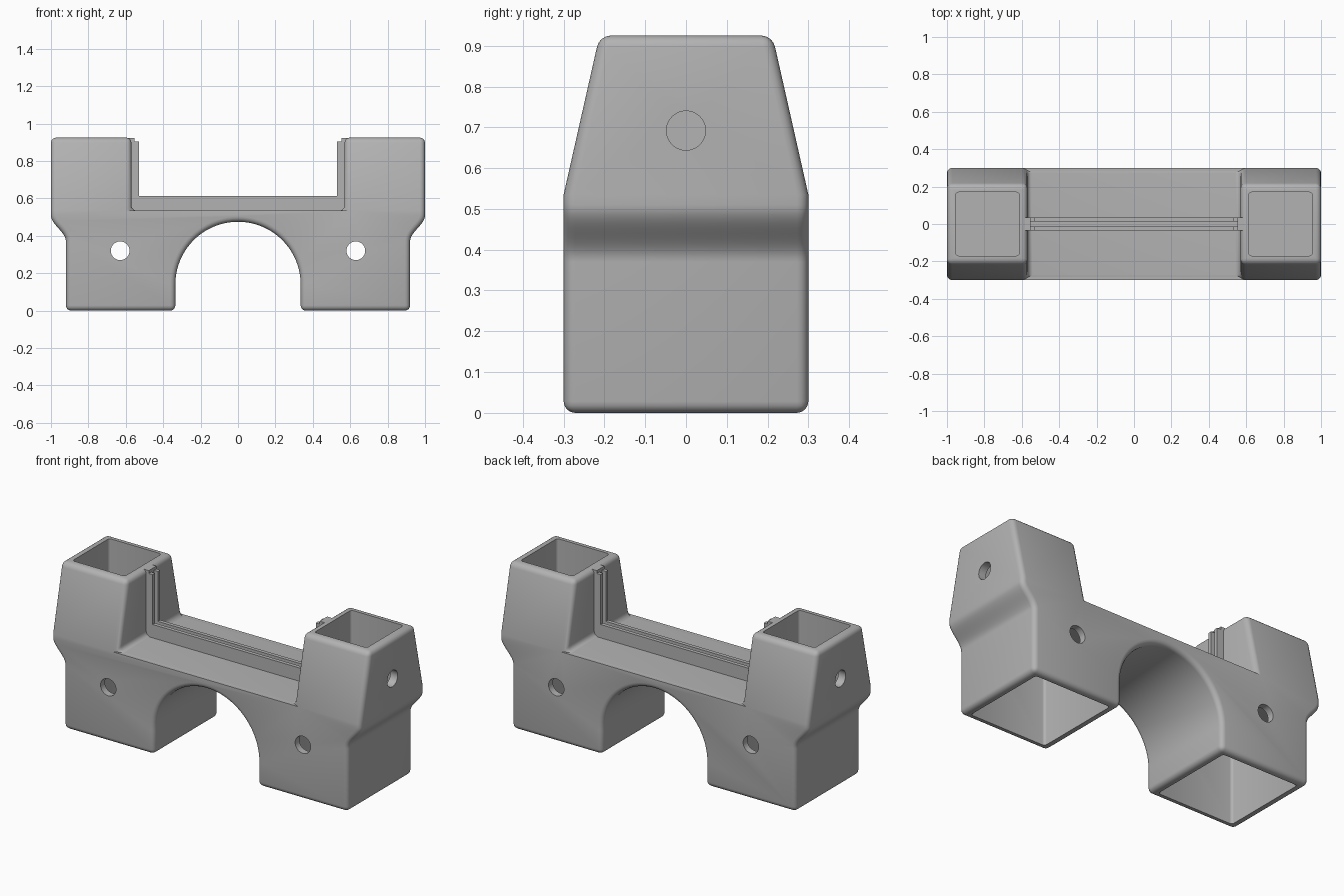
import bpy, bmesh, math
from mathutils import Vector

cube = bpy.data.objects.get("Cube")
if cube:
    bpy.data.objects.remove(cube, do_unlink=True)

grey = bpy.data.materials.new("plain grey")
grey.use_nodes = True
colour = (0.45, 0.45, 0.45, 1)
grey.diffuse_color = colour
grey.node_tree.nodes["Principled BSDF"].inputs["Base Color"].default_value = colour

BAR_Z, TOP_Z, DEPTH, TOP_DEPTH = 0.535, 0.925, 0.3, 0.212
TOWER_IN, LEG_OUT, ARCH_R, ARCH_Z = 0.57, 0.92, 0.335, 0.14


def add_object(name, bm):
    bmesh.ops.recalc_face_normals(bm, faces=bm.faces)
    mesh = bpy.data.meshes.new(name)
    bm.to_mesh(mesh)
    bm.free()
    obj = bpy.data.objects.new(name, mesh)
    bpy.context.collection.objects.link(obj)
    mesh.materials.append(grey)
    return obj


def add_box(bm, low, high):
    low, high = Vector(low), Vector(high)
    verts = bmesh.ops.create_cube(bm, size=1)["verts"]
    for v in verts:
        v.co = (low + high) / 2 + v.co * (high - low)
    return verts


def add_rod(bm, centre, axis, radius, length):
    verts = bmesh.ops.create_cone(bm, cap_ends=True, segments=40, radius1=radius,
                                  radius2=radius, depth=length)["verts"]
    turn = Vector((0, 0, 1)).rotation_difference(Vector(axis)).to_matrix()
    for v in verts:
        v.co = turn @ v.co + Vector(centre)


# Half outline from the arch crown round to the bar
half = [(ARCH_R * math.sin(a), ARCH_Z + ARCH_R * math.cos(a))
        for a in (math.pi / 2 * i / 20 for i in range(21))]
half += [(ARCH_R, 0), (LEG_OUT, 0)]
for i in range(13):
    t = i / 12
    half.append((LEG_OUT + 0.04 * (1 - math.cos(math.pi * t)), 0.37 + 0.14 * t))
half += [(1, BAR_Z), (TOWER_IN, BAR_Z)]
outline = half + [(-x, z) for x, z in reversed(half[1:])]

# Body: extrude the outline, then raise the two tapered towers
bm = bmesh.new()
front = bm.faces.new([bm.verts.new((x, -DEPTH, z)) for x, z in outline])
ext = bmesh.ops.extrude_face_region(bm, geom=[front], use_keep_orig=True)
for v in [g for g in ext["geom"] if isinstance(g, bmesh.types.BMVert)]:
    v.co.y = DEPTH
bases = [f for f in bm.faces
         if all(abs(v.co.z - BAR_Z) < 1e-4 for v in f.verts)
         and abs(f.calc_center_median().x) > TOWER_IN]
for base in bases:
    top = bmesh.ops.extrude_discrete_faces(bm, faces=[base])["faces"][0]
    for v in top.verts:
        v.co.z = TOP_Z
        v.co.y *= TOP_DEPTH / DEPTH
body = add_object("bracket_body", bm)

bevel = body.modifiers.new("rounded edges", "BEVEL")
bevel.width = 0.028
bevel.segments = 4
bevel.limit_method = "ANGLE"
bevel.angle_limit = math.radians(30)
bevel.use_clamp_overlap = False


def add_cut(name, build):
    bm = bmesh.new()
    build(bm)
    cutter = add_object(name, bm)
    cutter.hide_render = True
    cutter.hide_set(True)
    mod = body.modifiers.new(name, "BOOLEAN")
    mod.operation = "DIFFERENCE"
    mod.solver = "EXACT"
    mod.object = cutter
    return cutter


def sockets(bm):
    for s in (-1, 1):
        for low_x, high_x, y, low_z, high_z in ((0.614, 0.953, 0.17, 0.56, 1.1),
                                                (0.38, 0.875, 0.26, -0.2, 0.46)):
            a, b = sorted((s * low_x, s * high_x))
            verts = add_box(bm, (a, -y, low_z), (b, y, high_z))
            edges = {e for v in verts for e in v.link_edges
                     if abs(e.verts[0].co.z - e.verts[1].co.z) > 0.1}
            bmesh.ops.bevel(bm, geom=list(edges), offset=0.015, segments=3,
                            affect="EDGES", profile=0.5)


def screw_holes(bm):
    for s in (-1, 1):
        add_rod(bm, (s * 0.63, 0, 0.32), (0, 1, 0), 0.05, 0.8)
        add_rod(bm, (s * 0.95, 0, 0.692), (1, 0, 0), 0.048, 0.3)


cutters = [add_cut("socket_cutter", sockets), add_cut("screw_hole_cutter", screw_holes)]

# Panel channel: twin rails along the bar and up each tower
bm = bmesh.new()
for side in (-1, 1):
    y0, y1 = sorted((side * 0.013, side * 0.035))
    add_box(bm, (-0.59, y0, 0.51), (0.59, y1, 0.613))
    for s in (-1, 1):
        x0, x1 = sorted((s * 0.528, s * 0.59))
        add_box(bm, (x0, y0, 0.6), (x1, y1, 0.905))
add_box(bm, (-0.59, -0.035, 0.51), (0.59, 0.035, 0.56))
for s in (-1, 1):
    x0, x1 = sorted((s * 0.553, s * 0.6))
    add_box(bm, (x0, -0.035, 0.52), (x1, 0.035, 0.922))
rails = add_object("panel_rails", bm)

# Apply the cuts and smooth the rounded edges
bpy.context.view_layer.update()
graph = bpy.context.evaluated_depsgraph_get()
final = bpy.data.meshes.new_from_object(body.evaluated_get(graph))
body.modifiers.clear()
body.data = final
for cutter in cutters:
    bpy.data.objects.remove(cutter, do_unlink=True)
bpy.ops.object.select_all(action="DESELECT")
body.select_set(True)
bpy.context.view_layer.objects.active = body
bpy.ops.object.shade_smooth_by_angle(angle=math.radians(32))
